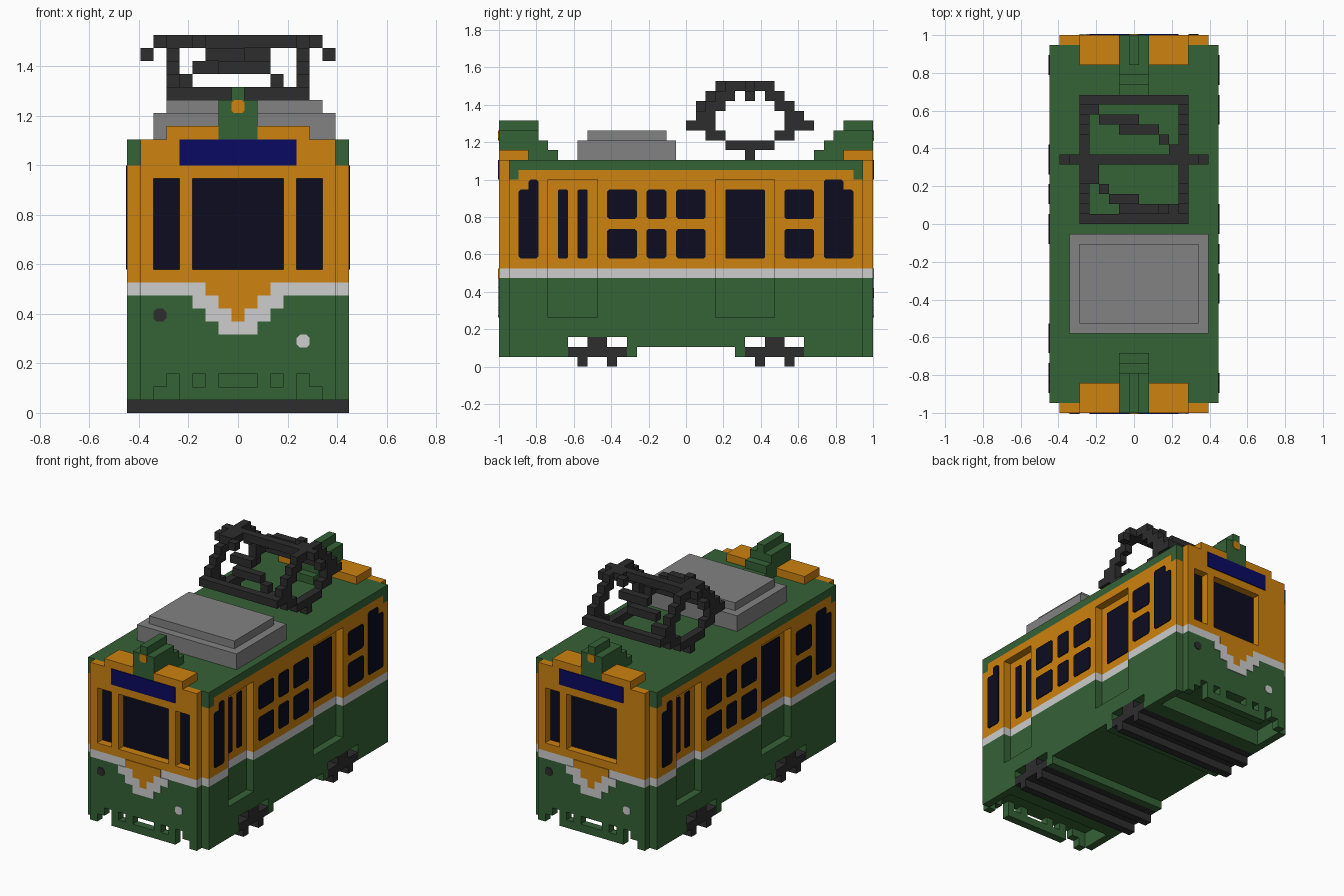
import bpy, bmesh
from mathutils import Vector

if "Cube" in bpy.data.objects:
    bpy.data.objects.remove(bpy.data.objects["Cube"])

U = 1 / 19          # one building block
T = 0.1             # plate thickness in blocks


def material(name, rgb):
    m = bpy.data.materials.new(name)
    lin = [(c / 255 / 12.92 if c < 11 else ((c / 255 + 0.055) / 1.055) ** 2.4) for c in rgb]
    m.diffuse_color = (*lin, 1)
    m.use_nodes = True
    m.node_tree.nodes["Principled BSDF"].inputs["Base Color"].default_value = m.diffuse_color
    return m


GREEN = material("green", (53, 98, 54))
ORANGE = material("orange", (205, 130, 15))
WHITE = material("pale_grey", (205, 205, 205))
GLASS = material("dark_glass", (12, 12, 32))
SIGN = material("sign_blue", (10, 10, 98))
DARK = material("charcoal", (45, 45, 45))
GREY = material("roof_grey", (130, 130, 130))


def finish(bm, name, *mats):
    bmesh.ops.recalc_face_normals(bm, faces=bm.faces)
    me = bpy.data.meshes.new(name)
    bm.to_mesh(me)
    bm.free()
    for m in mats:
        me.materials.append(m)
    ob = bpy.data.objects.new(name, me)
    bpy.context.collection.objects.link(ob)
    return ob


def prism(bm, pts, vec):
    f = bm.faces.new([bm.verts.new(Vector(p) * U) for p in pts])
    g = bmesh.ops.extrude_face_region(bm, geom=[f])["geom"]
    new = [v for v in g if isinstance(v, bmesh.types.BMVert)]
    # keep the starting face so that the solid is closed
    bmesh.ops.translate(bm, verts=new, vec=Vector(vec) * U)
    if not f.is_valid:
        bm.faces.new([v for v in new])


def boxes(name, mat, items, both=False):
    """Blocks (x0,x1,y0,y1,z0,z1); both=True adds copies turned half round."""
    bm = bmesh.new()
    for x0, x1, y0, y1, z0, z1 in items:
        for s in ((1, -1) if both else (1,)):
            r = bmesh.ops.create_cube(bm, size=1)["verts"]
            for v in r:
                v.co = Vector((s * (x1 if v.co.x > 0 else x0),
                               s * (y1 if v.co.y > 0 else y0),
                               z1 if v.co.z > 0 else z0)) * U
    return finish(bm, name, mat)


def plates(name, mat, axis, depth, rects, c):
    """Thin plates with clipped corners on both ends or both sides (half-turn symmetry)."""
    bm = bmesh.new()
    for a0, a1, z0, z1 in rects:
        out = [(a0 + c, z0), (a1 - c, z0), (a1, z0 + c), (a1, z1 - c),
               (a1 - c, z1), (a0 + c, z1), (a0, z1 - c), (a0, z0 + c)]
        for s in (1, -1):
            if axis == "x":
                prism(bm, [(s * depth, s * a, z) for a, z in out], (s * T, 0, 0))
            else:
                prism(bm, [(s * a, -s * depth, z) for a, z in out], (0, -s * T, 0))
    return finish(bm, name, mat)


# Body shell: stepped plan, with door and end-window recesses cut in
bm = bmesh.new()
q = [(8.5, 18), (7.5, 18), (7.5, 19)]
plan = q + [(-x, y) for x, y in q[::-1]] + [(-x, -y) for x, y in q] + [(x, -y) for x, y in q[::-1]]
prism(bm, [(x, y, 3) for x, y in plan], (0, 0, 18))
body = finish(bm, "body", GREEN, WHITE, ORANGE, GLASS)
cutter = boxes("recess_cutter", GREEN, [
    (7.5, 9.5, -14, -9, 5, 19), (7.5, 9.5, 3, 9, 5, 19),
    (-3.5, 3.5, -20, -18, 11, 18), (-6.5, -4.5, -20, -18, 11, 18), (4.5, 6.5, -20, -18, 11, 18)], True)
cutter.hide_render = True
mod = body.modifiers.new("recesses", "BOOLEAN")
mod.operation, mod.solver, mod.object = "DIFFERENCE", "EXACT", cutter
bpy.context.view_layer.objects.active = body
bpy.ops.object.modifier_apply(modifier=mod.name)
bpy.data.objects.remove(cutter)

# Paint bands by height, with orange noses and green upper corners
bm = bmesh.new()
bm.from_mesh(body.data)
for axis, levels in (((0, 0, 1), (9, 10, 19, 20)), ((0, 1, 0), (-18, -17, 17, 18))):
    for h in levels:
        bmesh.ops.bisect_plane(bm, geom=bm.verts[:] + bm.edges[:] + bm.faces[:], dist=1e-4,
                               plane_co=Vector(axis) * h * U, plane_no=axis)
for f in bm.faces:
    x, y, z = (abs(k) / U for k in f.calc_center_median())
    if z < 9:
        f.material_index = 0
    elif z < 10:
        f.material_index = 1
    elif y > 18.1:
        f.material_index = 2
    elif y > 17.9 and x < 7 and 11 < z < 18:
        f.material_index = 3
    else:
        f.material_index = 0 if z > 20 or (z > 19 and y > 17 and x > 7.6) else 2
bm.to_mesh(body.data)
bm.free()

# Skirts: slotted end bumpers, side skirts, cross walls and belly
boxes("end_bumper", GREEN,
      [(a, b, -19, -18, 1, 2) for a, b in ((-7.5, -6.5), (-4.5, 4.5), (6.5, 7.5))] +
      [(s * a, s * b, -19, -18, 2, 3) for s in (1, -1) for a, b in ((1.5, 2.5), (3.5, 4.5), (5.5, 7.5))], True)
boxes("side_skirt", GREEN, [(s * 7.5, s * 8.5, -18, -14, 1, 3) for s in (1, -1)], True)
boxes("cross_wall", GREEN, [(-8.5, 8.5, -14, -12, 1, 3), (-8.5, 8.5, -6, -5, 1, 3)], True)
boxes("belly", GREEN, [(-8.5, 8.5, -5, 5, 2, 3)])

# Running gear
boxes("bogie", DARK, [(-8.5, 8.5, -12, -6, 1, 2), (-8.5, 8.5, -10, -8, 2, 3),
                      (-8.5, 8.5, -11, -10, 0, 1), (-8.5, 8.5, -8, -7, 0, 1)], True)

# Side windows
rows = ((11, 14), (15, 18))
plates("side_window", GLASS, "x", 8.5,
       [(a, b, z0, z1) for a, b in ((-8, -5), (-4, -2), (-1, 2), (10, 13)) for z0, z1 in rows] +
       [(-17, -15, 11, 18), (14, 17, 11, 18), (-16, -15, 17.5, 19), (14, 16, 17.5, 19)], 0.2)
plates("door_window", GLASS, "x", 7.5, [(-13, -12, 11, 18), (-11, -10, 11, 18), (4, 8, 11, 18)], 0.1)

# End paint: stepped V, sign and lamps
white_v, orange_v = [(-1.5, 1.5, 6, 7)], [(-2.5, 2.5, 9, 10)]
for z, o, w in ((8, 1.5, 3.5), (7, 0.5, 2.5)):
    orange_v.append((-o, o, z, z + 1))
    white_v += [(-w, -o, z, z + 1), (o, w, z, z + 1)]
for name, mat, rects in (("v_stripe", WHITE, white_v), ("v_panel", ORANGE, orange_v),
                         ("destination_sign", SIGN, [(-4.5, 4.5, 19, 21)])):
    boxes(name, mat, [(a, b, -19 - T, -19, z0, z1) for a, b, z0, z1 in rects], True)
plates("dark_lamp", DARK, "y", 19, [(-6.5, -5.5, 7, 8)], 0.25)
plates("pale_lamp", WHITE, "y", 19, [(4.5, 5.5, 5, 6)], 0.25)
plates("headlight", ORANGE, "y", 19, [(-0.5, 0.5, 23, 24)], 0.2)

# Roof ends: orange hoods and stepped headlight mounts
boxes("roof_hood", ORANGE, [(s * 1.5, s * 5.5, -19, -16, 21, 22) for s in (1, -1)], True)
boxes("headlight_mount", GREEN, [(-1.5, 1.5, -19, -15, 21, 24), (-1.5, 1.5, -15, -14, 21, 23),
                                 (-1.5, 1.5, -14, -13, 21, 22)], True)
boxes("headlight_ridge", GREEN, [(-0.5, 0.5, -19, -15, 24, 25), (-0.5, 0.5, 16, 19, 24, 25)])

# Roof cooling unit
boxes("cooling_unit", GREY, [(-6.5, 7.5, -11, -1, 21, 23), (-5.5, 6.5, -10, -2, 23, 24)])

# Current collector: two diamond side frames, cross bars, braces and contact bar
diamond = [(4, 9, 28), (3, 5, 27), (2, 4, 26), (1, 3, 25), (0, 3, 24), (2, 4, 23), (4, 9, 22)]
diamond += [(13 - b, 13 - a, z) for a, b, z in diamond[1:6]] + [(6, 7, 21)]
boxes("collector_frame", DARK, [(s * 4.5, s * 5.5, a, b, z, z + 1) for s in (1, -1) for a, b, z in diamond])
boxes("collector_crossbar", DARK, [(-4.5, 4.5, y, y + 1, 24, 25) for y in (0, 12)])
boxes("contact_bar", DARK, [(-6.5, 6.5, 6, 7, 28, 29), (-7.5, -6.5, 6, 7, 27, 28), (6.5, 7.5, 6, 7, 27, 28)])
brace = [(-4.5, -3.5, 11, 25), (-3.5, 0.5, 10, 26), (-1.5, 2.5, 9, 27), (2.5, 3.5, 8, 28), (3.5, 4.5, 7, 28),
         (2.5, 3.5, 1, 25), (-1.5, 2.5, 1, 26), (-2.5, 0.5, 2, 27), (-3.5, -2.5, 3, 28), (-4.5, -3.5, 4, 28),
         (-4.5, -3.5, 5, 28), (3.5, 4.5, 1, 24)]
boxes("collector_brace", DARK, [(a, b, y, y + 1, z, z + 1) for a, b, y, z in brace])
